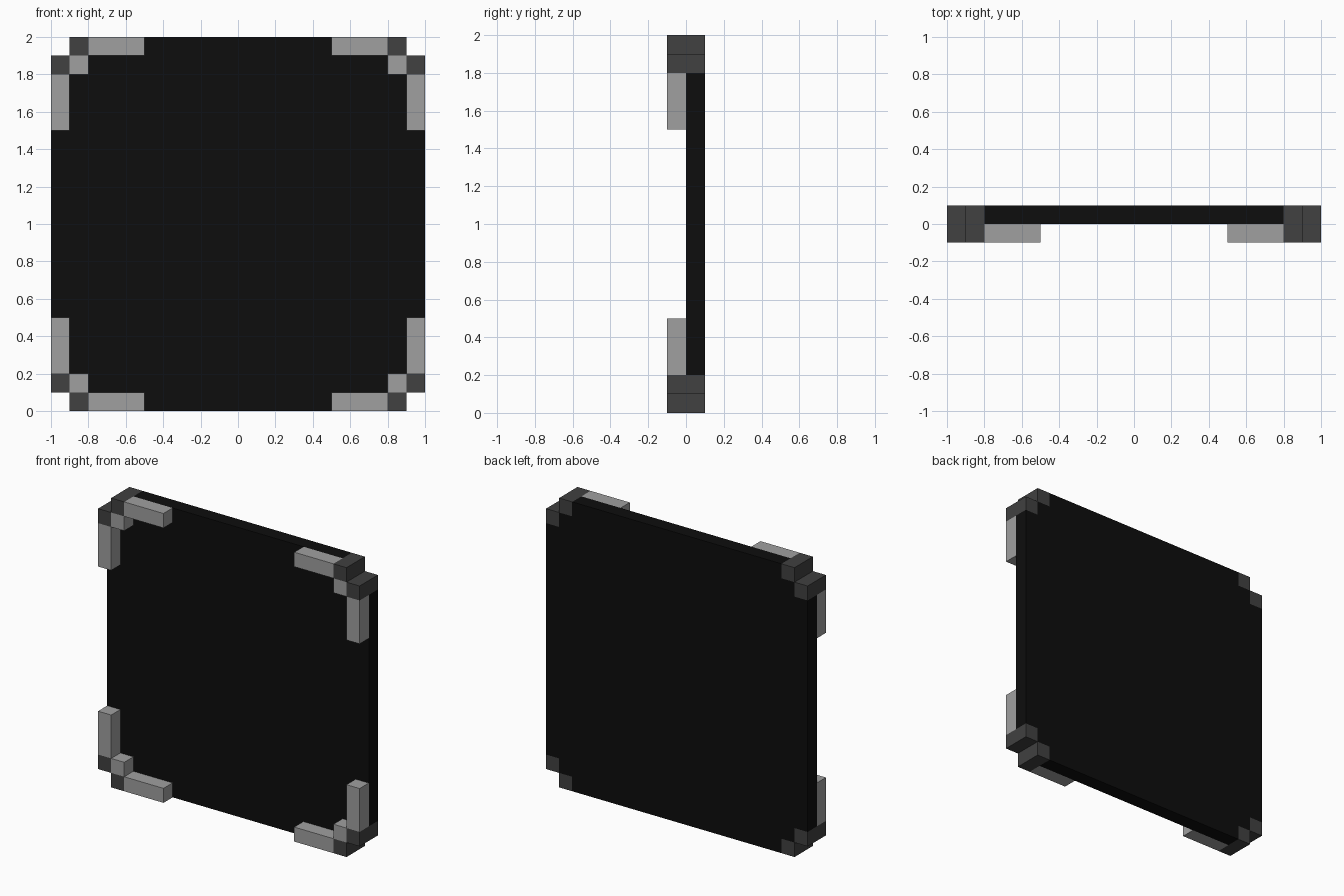
import bpy, bmesh

old = bpy.data.objects.get("Cube")
if old:
    bpy.data.objects.remove(old, do_unlink=True)


def material(name, value):
    m = bpy.data.materials.new(name)
    m.use_nodes = True
    colour = (value, value, value, 1)
    m.diffuse_color = colour
    m.node_tree.nodes["Principled BSDF"].inputs["Base Color"].default_value = colour
    return m


BLACK = material("black", 0.004)
DARK = material("dark grey", 0.052)
LIGHT = material("light grey", 0.35)


def finish(bm, name, mat):
    bmesh.ops.recalc_face_normals(bm, faces=bm.faces)
    mesh = bpy.data.meshes.new(name)
    bm.to_mesh(mesh)
    bm.free()
    mesh.materials.append(mat)
    obj = bpy.data.objects.new(name, mesh)
    bpy.context.collection.objects.link(obj)


def block(name, xs, ys, zs, mat):
    bm = bmesh.new()
    bmesh.ops.create_cube(bm, size=1)
    for v in bm.verts:
        for axis, (a, b) in enumerate((xs, ys, zs)):
            v.co[axis] = (a + b) / 2 + v.co[axis] * (b - a)
    finish(bm, name, mat)


# Panel with stepped corners, extruded from its front outline
steps = [(1, 0.8), (0.9, 0.8), (0.9, 0.9), (0.8, 0.9), (0.8, 1)]
outline = []
for sx, sz in ((1, 1), (-1, 1), (-1, -1), (1, -1)):
    corner = [(sx * x, 1 + sz * z) for x, z in steps]
    outline += corner if sx * sz > 0 else corner[::-1]
bm = bmesh.new()
face = bm.faces.new([bm.verts.new((x, 0, z)) for x, z in outline])
ext = bmesh.ops.extrude_face_region(bm, geom=[face], use_keep_orig=True)
for g in ext["geom"]:
    if isinstance(g, bmesh.types.BMVert):
        g.co.y = 0.1
finish(bm, "panel", BLACK)

# Corner brackets: (part, x range, depth range, height from centre, material)
FULL, FRONT = (-0.1, 0.1), (-0.1, 0)
parts = [
    ("corner_block_end", (0.8, 0.9), FULL, (0.9, 1), DARK),
    ("corner_block_side", (0.9, 1), FULL, (0.8, 0.9), DARK),
    ("inner_block", (0.8, 0.9), FRONT, (0.8, 0.9), LIGHT),
    ("horizontal_bar", (0.5, 0.8), FRONT, (0.9, 1), LIGHT),
    ("vertical_bar", (0.9, 1), FRONT, (0.5, 0.8), LIGHT),
]
for sx, side in ((1, "left"), (-1, "right")):
    for sz, level in ((1, "top"), (-1, "bottom")):
        for name, xs, ys, zs, mat in parts:
            block(f"{level}_{side}_{name}",
                  sorted(sx * x for x in xs), ys,
                  sorted(1 + sz * z for z in zs), mat)
